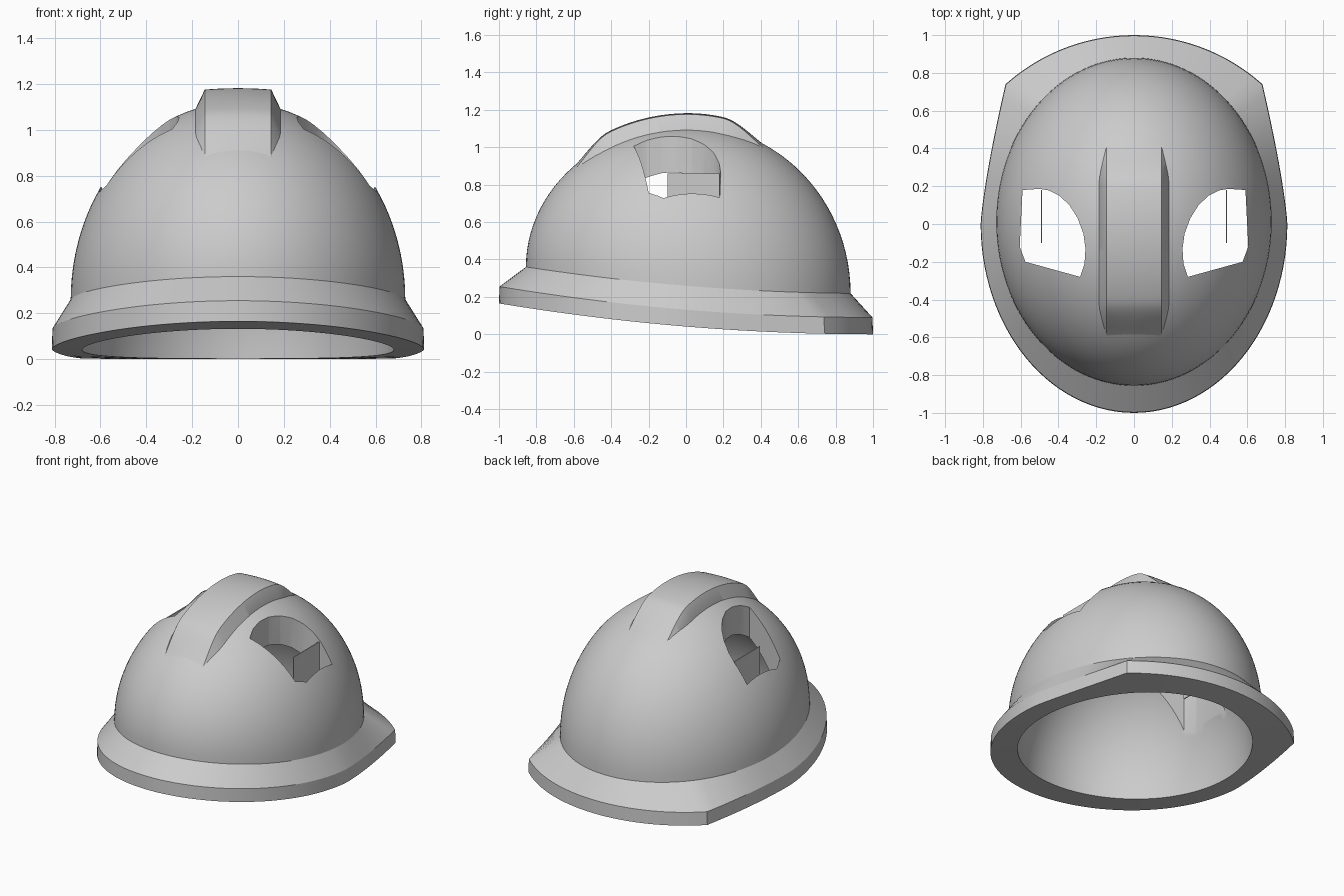
import bpy
import bmesh
from math import sin, cos, pi, sqrt, radians

cube = bpy.data.objects.get("Cube")
if cube:
    bpy.data.objects.remove(cube, do_unlink=True)

grey = bpy.data.materials.new("light_grey")
grey.use_nodes = True
COLOUR = (0.6, 0.6, 0.6, 1)
grey.diffuse_color = COLOUR
grey.node_tree.nodes["Principled BSDF"].inputs["Base Color"].default_value = COLOUR

Q = 28                      # segments per quarter turn
RX, RY, CY, TOP = 0.73, 0.868, 0.012, 1.12


def sweep(y):
    """Upward curve of the brim towards the front."""
    return 0.165 * ((1 - y) / 2) ** 2


def finish(name, bm, smooth=True):
    bmesh.ops.recalc_face_normals(bm, faces=bm.faces)
    mesh = bpy.data.meshes.new(name)
    bm.to_mesh(mesh)
    bm.free()
    mesh.materials.append(grey)
    obj = bpy.data.objects.new(name, mesh)
    bpy.context.collection.objects.link(obj)
    if smooth:
        smooth_obj(obj)
    return obj


def smooth_obj(obj):
    bpy.ops.object.select_all(action='DESELECT')
    obj.select_set(True)
    bpy.context.view_layer.objects.active = obj
    bpy.ops.object.shade_smooth_by_angle(angle=radians(26))


def loft(bm, rings):
    """Skin closed rings; a ring with a single point becomes a pole."""
    rows = [[bm.verts.new(p) for p in r] for r in rings]
    for a, b in zip(rows, rows[1:]):
        n = max(len(a), len(b))
        for i in range(n):
            j = (i + 1) % n
            quad = [a[i % len(a)], a[j % len(a)], b[j % len(b)], b[i % len(b)]]
            bm.faces.new(list(dict.fromkeys(quad)))
    return rows


def ellipse(rx, ry, cy):
    return [(rx * cos(k * pi / 2 / Q), cy + ry * sin(k * pi / 2 / Q))
            for k in range(4 * Q)]


def brim_outline():
    """Rounded front, tapering sides and a cornered rear arc."""
    quarter = []
    h = Q // 2
    for k in range(h):
        t = k / h
        quarter.append((0.812 - 0.132 * t ** 1.3, 0.74 * t))
    for k in range(h + 1):
        x = 0.68 * (1 - k / h)
        quarter.append((x, sqrt(1.02 ** 2 - x * x) - 0.02))
    left = [(-x, y) for x, y in quarter[-2::-1]]
    front = [(0.812 * cos(a), sin(a))
             for a in (pi + k * pi / 2 / Q for k in range(1, 2 * Q))]
    return quarter + left + front


def dome_rings(base, cy, top, lift, steps=26):
    """Rings from the base up to the crown."""
    rings = []
    for s in range(steps):
        f = s / steps * pi / 2
        ring = []
        for x, y in base:
            z0 = lift + sweep(y)
            ring.append((x * cos(f), cy + (y - cy) * cos(f), z0 + (top - z0) * sin(f)))
        rings.append(ring)
    return rings + [[(0, cy, top)]]


# Shell: crown, sloping brim, brim edge, underside and lining
outline = brim_outline()
outer = dome_rings(ellipse(RX, RY, CY), CY, TOP, 0.218)
inner = dome_rings(ellipse(0.68, 0.80, 0.01), 0.01, 0.94, 0.0)
brim_top = [(x * 0.997, y * 0.997, sweep(y) + 0.09) for x, y in outline]
brim_low = [(x, y, sweep(y)) for x, y in outline]
bm = bmesh.new()
loft(bm, outer[::-1] + [brim_top, brim_low] + inner)
shell = finish("helmet_shell", bm, smooth=False)

# Side openings, cut straight down through the shell
opening = [(0.59, 0.18), (0.605, -0.12), (0.575, -0.2), (0.285, -0.28),
           (0.262, -0.21), (0.257, -0.13), (0.268, -0.05), (0.298, 0.03),
           (0.342, 0.1), (0.395, 0.15), (0.45, 0.178), (0.5, 0.186)]
bm = bmesh.new()
for side in (1, -1):
    rows = loft(bm, [[(side * x, y, z) for x, y in opening] for z in (0.4, 1.4)])
    for row in rows:
        bm.faces.new(row)
cutter = finish("opening_cutter", bm, smooth=False)
cutter.hide_render = True
cut = shell.modifiers.new("openings", 'BOOLEAN')
cut.operation = 'DIFFERENCE'
cut.solver = 'EXACT'
cut.object = cutter
bpy.context.view_layer.objects.active = shell
bpy.ops.object.modifier_apply(modifier=cut.name)
bpy.data.objects.remove(cutter, do_unlink=True)
smooth_obj(shell)


def dome_z(x, y):
    u, v = x / RX, (y - CY) / RY
    r = max(sqrt(u * u + v * v), 1e-5)
    z0 = 0.218 + sweep(CY + RY * v / r)
    return z0 + (TOP - z0) * sqrt(max(0, 1 - r * r))


def ease(t):
    t = min(max(t, 0), 1)
    return t * t * (3 - 2 * t)


# Raised crown ridge, fading into the dome at both ends
Y0, Y1, STEPS = -0.63, 0.46, 48
sections = []
for s in range(STEPS + 1):
    y = Y0 + (Y1 - Y0) * s / STEPS
    f = ease((y - Y0) / 0.22) * ease((Y1 - y) / 0.26)
    foot = 0.15 + 0.04 * f
    xs = [-0.145 + 0.29 * k / 8 for k in range(9)]
    top = [(x, y, dome_z(x * (1 - 0.4 * f), y) - 0.008 + 0.07 * f) for x in xs]
    low = dome_z(foot, y) - 0.008
    sections.append([(-foot, y, low)] + top + [(foot, y, low),
                    (foot, y, low - 0.04), (-foot, y, low - 0.04)])
bm = bmesh.new()
rows = loft(bm, sections)
bm.faces.new(rows[0])
bm.faces.new(rows[-1])
finish("crown_ridge", bm)

# Thin upright baffle inside each opening
for side, name in ((1, "left_baffle"), (-1, "right_baffle")):
    bm = bmesh.new()
    bmesh.ops.create_cube(bm, size=1)
    for v in bm.verts:
        v.co = (side * (0.49 + v.co.x * 0.006), 0.04 + v.co.y * 0.28, 0.74 + v.co.z * 0.24)
    finish(name, bm, smooth=False)
